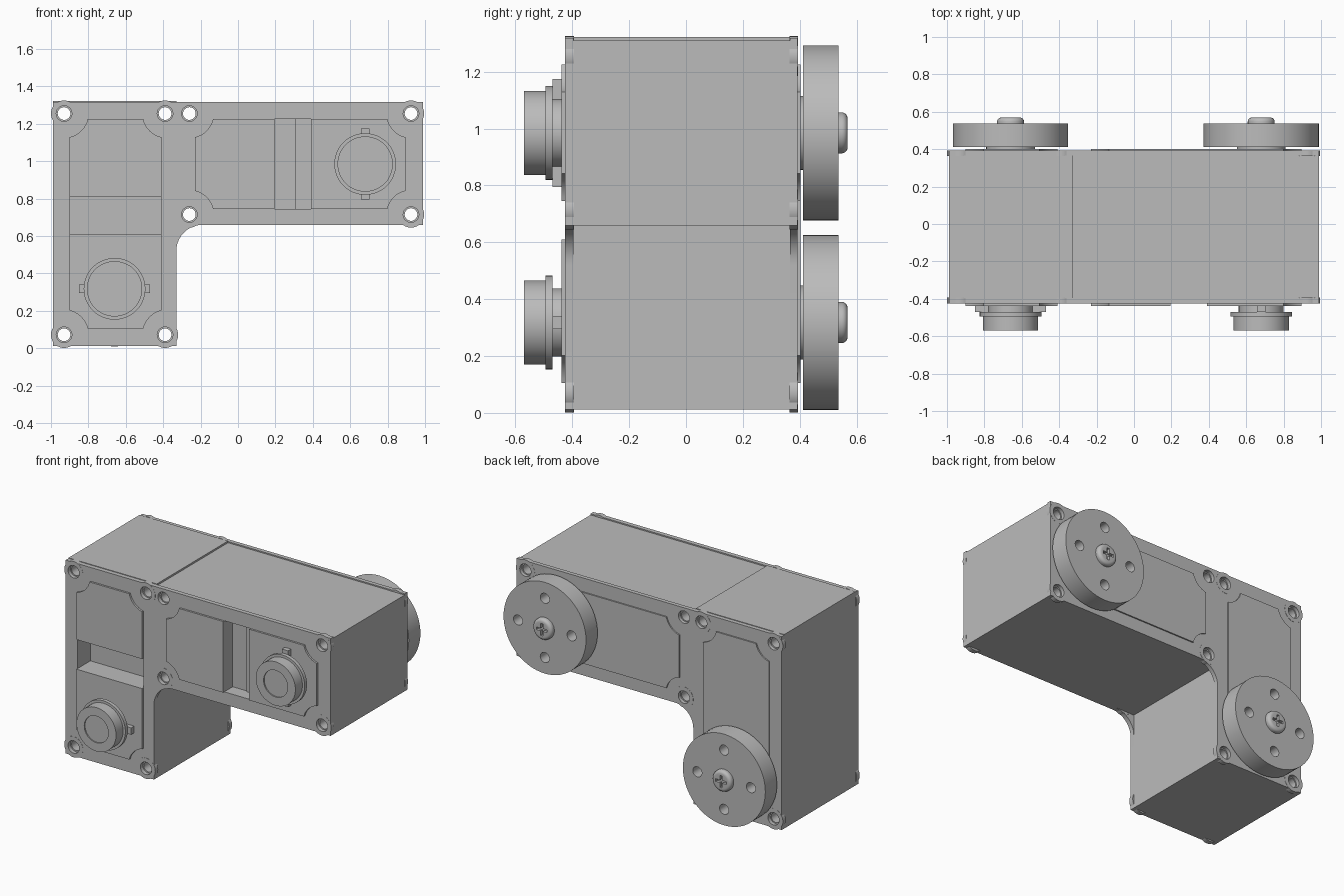
import bpy, bmesh
from math import sin, cos, pi, radians, sqrt, atan2

if "Cube" in bpy.data.objects:
    bpy.data.objects.remove(bpy.data.objects["Cube"])

grey = bpy.data.materials.new("mid_grey")
grey.use_nodes = True
grey.diffuse_color = (0.5, 0.5, 0.5, 1)
grey.node_tree.nodes["Principled BSDF"].inputs["Base Color"].default_value = (0.5, 0.5, 0.5, 1)


def finish(name, bm):
    bmesh.ops.recalc_face_normals(bm, faces=bm.faces)
    mesh = bpy.data.meshes.new(name)
    bm.to_mesh(mesh)
    bm.free()
    mesh.materials.append(grey)
    ob = bpy.data.objects.new(name, mesh)
    bpy.context.collection.objects.link(ob)
    return ob


def prism(name, outline, y0, y1):
    """Extrude an (x, z) outline from y0 to y1."""
    bm = bmesh.new()
    rings = [[bm.verts.new((x, y, z)) for x, z in outline] for y in (y0, y1)]
    n = len(outline)
    for ring in rings:
        bm.faces.new(ring)
    for i in range(n):
        j = (i + 1) % n
        bm.faces.new((rings[0][i], rings[0][j], rings[1][j], rings[1][i]))
    return finish(name, bm)


def box(name, x0, x1, z0, z1, y0, y1):
    return prism(name, [(x0, z0), (x1, z0), (x1, z1), (x0, z1)], y0, y1)


def lathe(name, profile, centres, seg=48):
    """Turn an (radius, y) profile about a y axis through every (x, z) centre."""
    bm = bmesh.new()
    for cx, cz in centres:
        rings = [[bm.verts.new((cx + r * cos(2 * pi * i / seg), y, cz + r * sin(2 * pi * i / seg)))
                  for i in range(seg)] for r, y in profile]
        bm.faces.new(rings[0])
        bm.faces.new(rings[-1])
        for a, b in zip(rings, rings[1:]):
            for i in range(seg):
                j = (i + 1) % seg
                bm.faces.new((a[i], a[j], b[j], b[i]))
    return finish(name, bm)


def cut(ob, cutter):
    mod = ob.modifiers.new("cut", 'BOOLEAN')
    mod.operation = 'DIFFERENCE'
    mod.solver = 'EXACT'
    mod.object = cutter
    bpy.context.view_layer.objects.active = ob
    bpy.ops.object.modifier_apply(modifier=mod.name)


def panel(name, x0, x1, z0, z1, y0, y1, scooped):
    """Raised panel; corners listed in 'scooped' are hollowed around the screw holes."""
    inset, rad = 0.03, 0.13
    reach = sqrt(rad ** 2 - inset ** 2)
    pts = []
    for k, (x, z, sx, sz) in enumerate([(x0, z0, -1, -1), (x1, z0, 1, -1), (x1, z1, 1, 1), (x0, z1, -1, 1)]):
        if k not in scooped:
            pts.append((x, z))
            continue
        a0, a1 = atan2(reach, inset), atan2(inset, reach)
        arc = [(x + sx * (inset - rad * cos(a0 + (a1 - a0) * i / 8)),
                z + sz * (inset - rad * sin(a0 + (a1 - a0) * i / 8))) for i in range(9)]
        pts += arc if sx * sz > 0 else arc[::-1]
    # corners 0 and 2 must run from the vertical side to the horizontal one
    return prism(name, pts, y0, y1)


# Screw positions and cutters
holes = [(-0.93, 1.255), (-0.39, 1.255), (-0.26, 1.255), (0.925, 1.255),
         (-0.26, 0.715), (0.925, 0.715), (-0.93, 0.072), (-0.39, 0.072)]
hole_cutter = lathe("hole_cutter", [(0.042, -0.6), (0.042, -0.4), (0.034, -0.4),
                                    (0.034, 0.37), (0.042, 0.37), (0.042, 0.6)], holes, 24)
side_recess = box("side_recess_cutter", -0.9, -0.41, 0.61, 0.81, -0.6, -0.29)
arm_recess = box("arm_recess_cutter", 0.195, 0.39, 0.745, 1.225, -0.6, -0.335)

# Main housing blocks
housing = [box("upright_housing", -0.99, -0.33, 0.012, 1.322, -0.395, 0.365),
           box("arm_housing", -0.335, 0.99, 0.66, 1.31, -0.395, 0.365)]

# End plates with filleted inner corner and round screw ears
fillet = [(-0.19 + 0.14 * cos(radians(a)), 0.52 + 0.14 * sin(radians(a))) for a in range(180, 89, -9)]
outline = [(-0.99, 0.012), (-0.33, 0.012)] + fillet + [(0.99, 0.66), (0.99, 1.318), (-0.99, 1.318)]
for side, y0, y1 in (("front", -0.425, -0.395), ("back", 0.365, 0.393)):
    housing.append(prism(side + "_plate", outline, y0, y1))
    housing.append(lathe(side + "_ears", [(0.07, y0 - 0.001), (0.07, y1 + 0.001)],
                         [h for h in holes if h != (-0.26, 1.255)], 40))
    if side == "back":
        continue
for ob in housing:
    cut(ob, hole_cutter)
    if "ears" not in ob.name:
        cut(ob, side_recess)
        cut(ob, arm_recess)
box("recess_step", 0.305, 0.39, 0.745, 1.225, -0.345, -0.33)

# Raised panels
panel("front_upper_panel", -0.9, -0.41, 0.81, 1.225, -0.438, -0.42, (2, 3))
panel("front_lower_panel", -0.9, -0.41, 0.105, 0.61, -0.438, -0.42, (0, 1))
panel("front_inner_panel", -0.23, 0.195, 0.745, 1.225, -0.438, -0.42, (0, 3))
panel("front_outer_panel", 0.39, 0.895, 0.745, 1.225, -0.438, -0.42, (1, 2))
panel("back_upright_panel", -0.9, -0.41, 0.105, 1.225, 0.39, 0.402, (0, 1, 2, 3))
panel("back_arm_panel", -0.23, 0.895, 0.745, 1.225, 0.39, 0.402, (0, 1, 2, 3))

# Connectors on the front, wheels on the back
for place, x, z, upright_tabs in (("lower", -0.66, 0.318, False), ("upper", 0.68, 0.985, True)):
    c = [(x, z)]
    lathe(place + "_connector", [(0.12, -0.43), (0.12, -0.47), (0.165, -0.47), (0.165, -0.495),
                                 (0.148, -0.495), (0.148, -0.57), (0.09, -0.57), (0.09, -0.562)], c)
    a, b = (0.023, 0.19) if upright_tabs else (0.19, 0.023)
    box(place + "_connector_tabs", x - a, x + a, z - b, z + b, -0.47, -0.43)

    lathe(place + "_axle", [(0.13, 0.39), (0.13, 0.42)], c)
    wheel = lathe(place + "_wheel", [(0.308, 0.412), (0.308, 0.536)], c, 64)
    bolt_cutter = lathe("bolt_cutter", [(0.034, 0.38), (0.034, 0.6)],
                        [(x + 0.2 * dx, z + 0.2 * dz) for dx, dz in ((1, 0), (-1, 0), (0, 1), (0, -1))], 24)
    cut(wheel, bolt_cutter)
    bpy.data.objects.remove(bolt_cutter)

    # Domed screw with a cross slot
    dome = [(0.05 + 0.022 * cos(radians(t)), 0.548 + 0.021 * sin(radians(t))) for t in range(0, 91, 15)]
    screw = lathe(place + "_screw", [(0.072, 0.53)] + dome, c)
    for w, h in ((0.04, 0.009), (0.009, 0.04)):
        slot = box("slot_cutter", x - w, x + w, z - h, z + h, 0.55, 0.6)
        cut(screw, slot)
        bpy.data.objects.remove(slot)

for cutter in (hole_cutter, side_recess, arm_recess):
    bpy.data.objects.remove(cutter)

# Smooth round walls, keep hard edges
bpy.ops.object.select_all(action='DESELECT')
for ob in bpy.context.scene.objects:
    if ob.type == 'MESH':
        ob.select_set(True)
        bpy.context.view_layer.objects.active = ob
bpy.ops.object.shade_smooth_by_angle(angle=radians(30))
